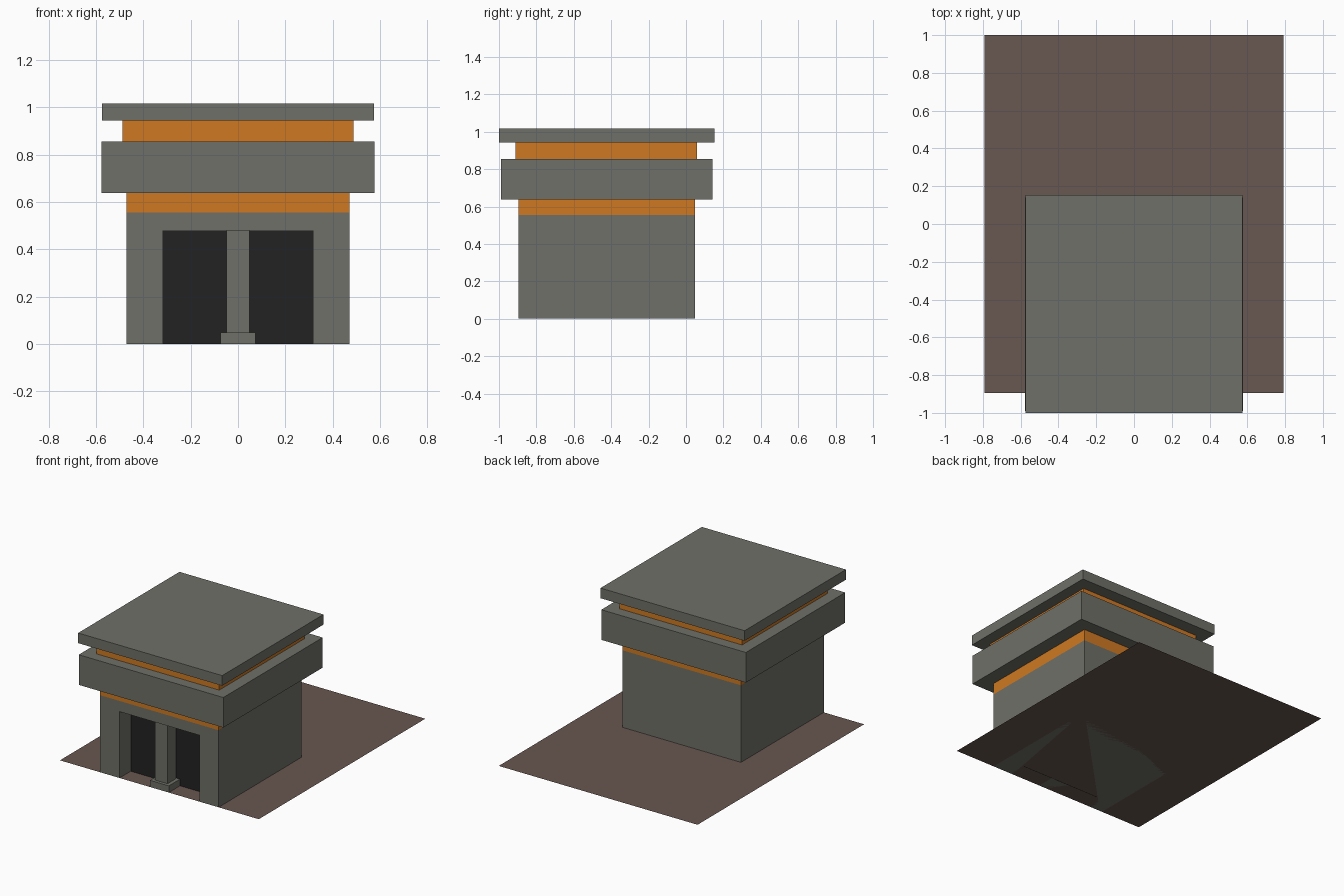
import bpy

if "Cube" in bpy.data.objects:
    bpy.data.objects.remove(bpy.data.objects["Cube"])


def material(name, rgb):
    m = bpy.data.materials.new(name)
    m.diffuse_color = (*rgb, 1)
    m.use_nodes = True
    m.node_tree.nodes["Principled BSDF"].inputs["Base Color"].default_value = m.diffuse_color
    return m


stone = material("stone", (0.16, 0.16, 0.14))
orange = material("orange", (0.62, 0.19, 0.016))
earth = material("earth", (0.14, 0.095, 0.08))
dark = material("dark", (0.016, 0.016, 0.016))


def box(name, half_x, y0, y1, z0, z1, mat, cx=0):
    """Box given by half width and its y and z limits."""
    bpy.ops.mesh.primitive_cube_add(size=1, location=(cx, (y0 + y1) / 2, (z0 + z1) / 2))
    ob = bpy.context.object
    ob.name = name
    ob.scale = (2 * half_x, y1 - y0, z1 - z0)
    bpy.ops.object.transform_apply(location=False, rotation=False, scale=True)
    ob.data.materials.append(mat)
    return ob


# Ground slab: a flat sheet
bpy.ops.mesh.primitive_plane_add(size=1, location=(0, 0.0525, 0))
base = bpy.context.object
base.name = "base_sheet"
base.scale = (1.585, 1.895, 1)
bpy.ops.object.transform_apply(location=False, rotation=False, scale=True)
base.data.materials.append(earth)

# Main block with a recessed porch cut into the front
body = box("main_block", 0.472, -0.895, 0.048, 0, 0.555, stone)
cutter = box("porch_cutter", 0.318, -1.1, -0.765, -0.1, 0.478, stone)
cutter.hide_render = True
cutter.hide_set(True)
cut = body.modifiers.new("porch", 'BOOLEAN')
cut.operation = 'DIFFERENCE'
cut.solver = 'EXACT'
cut.object = cutter

# Dark wall at the back of the porch
box("doorway", 0.317, -0.768, -0.762, 0, 0.477, dark)

# Centre pillar on its plinth
box("pillar", 0.049, -0.872, -0.774, 0.048, 0.478, stone)
box("pillar_plinth", 0.075, -0.895, -0.765, 0, 0.048, stone)

# Stacked roof: recessed orange bands between overhanging slabs
box("lower_band", 0.472, -0.895, 0.048, 0.555, 0.638, orange)
box("lower_roof_slab", 0.576, -0.99, 0.141, 0.638, 0.855, stone)
box("upper_band", 0.489, -0.912, 0.06, 0.855, 0.943, orange)
box("upper_roof_slab", 0.574, -1.0, 0.153, 0.943, 1.016, stone)
